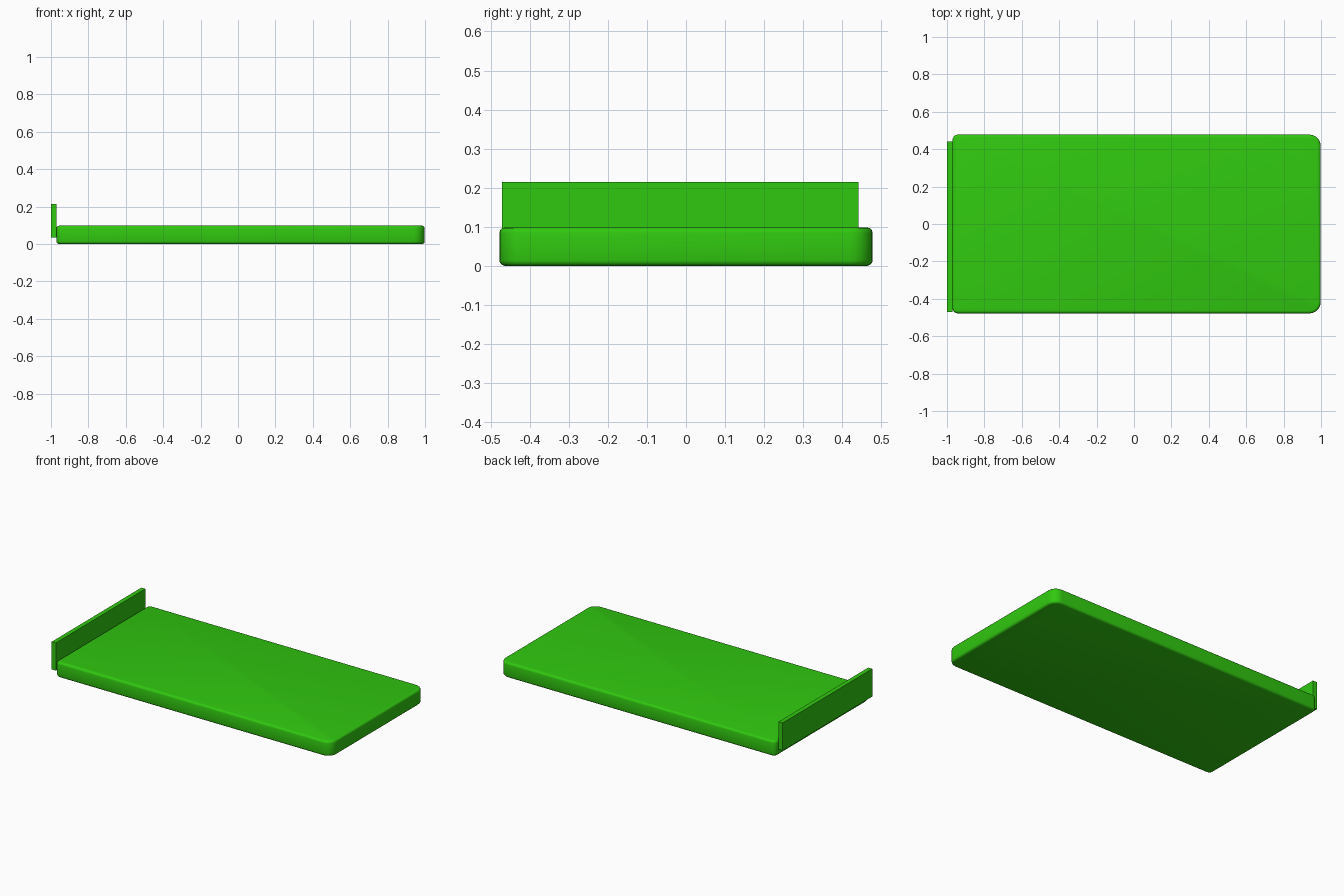
import bpy, bmesh, math

if "Cube" in bpy.data.objects:
    bpy.data.objects.remove(bpy.data.objects["Cube"])

mat = bpy.data.materials.new("green")
mat.diffuse_color = (0.03, 0.58, 0.005, 1)
mat.use_nodes = True
mat.node_tree.nodes["Principled BSDF"].inputs["Base Color"].default_value = mat.diffuse_color


def finish(name, bm):
    bmesh.ops.recalc_face_normals(bm, faces=bm.faces[:])
    mesh = bpy.data.meshes.new(name)
    bm.to_mesh(mesh)
    bm.free()
    mesh.materials.append(mat)
    obj = bpy.data.objects.new(name, mesh)
    bpy.context.collection.objects.link(obj)
    return obj


def box(x0, x1, y0, y1, z0, z1):
    bm = bmesh.new()
    bmesh.ops.create_cube(bm, size=1)
    for v in bm.verts:
        v.co = (x1 if v.co.x > 0 else x0, y1 if v.co.y > 0 else y0, z1 if v.co.z > 0 else z0)
    return bm


# Mattress slab: outline with larger corner radii at the right end
X0, X1, Y, H = -0.971, 0.998, 0.478, 0.098
corners = [(X1, Y, 0.06, 0), (X0, Y, 0.03, 90), (X0, -Y, 0.03, 180), (X1, -Y, 0.06, 270)]
bm = bmesh.new()
outline = []
for x, y, r, start in corners:
    cx, cy = x - math.copysign(r, x), y - math.copysign(r, y)
    for i in range(7):
        a = math.radians(start + 15 * i)
        outline.append(bm.verts.new((cx + r * math.cos(a), cy + r * math.sin(a), 0)))
base = bm.faces.new(outline)
top = bmesh.ops.extrude_face_region(bm, geom=[base], use_keep_orig=True)
bmesh.ops.translate(bm, vec=(0, 0, H), verts=[g for g in top["geom"] if isinstance(g, bmesh.types.BMVert)])
bmesh.ops.recalc_face_normals(bm, faces=bm.faces[:])
# Soft top and bottom rims
rims = [e for e in bm.edges if abs(e.verts[0].co.z - e.verts[1].co.z) < 1e-5]
bmesh.ops.bevel(bm, geom=rims, offset=0.014, segments=3, profile=0.5, affect='EDGES')
slab = finish("mattress", bm)
bpy.context.view_layer.objects.active = slab
slab.select_set(True)
bpy.ops.object.shade_smooth_by_angle(angle=math.radians(35))

# Thin upright headboard at the left end
finish("headboard", box(-1.0, -0.971, -0.471, 0.442, 0.036, 0.215))
